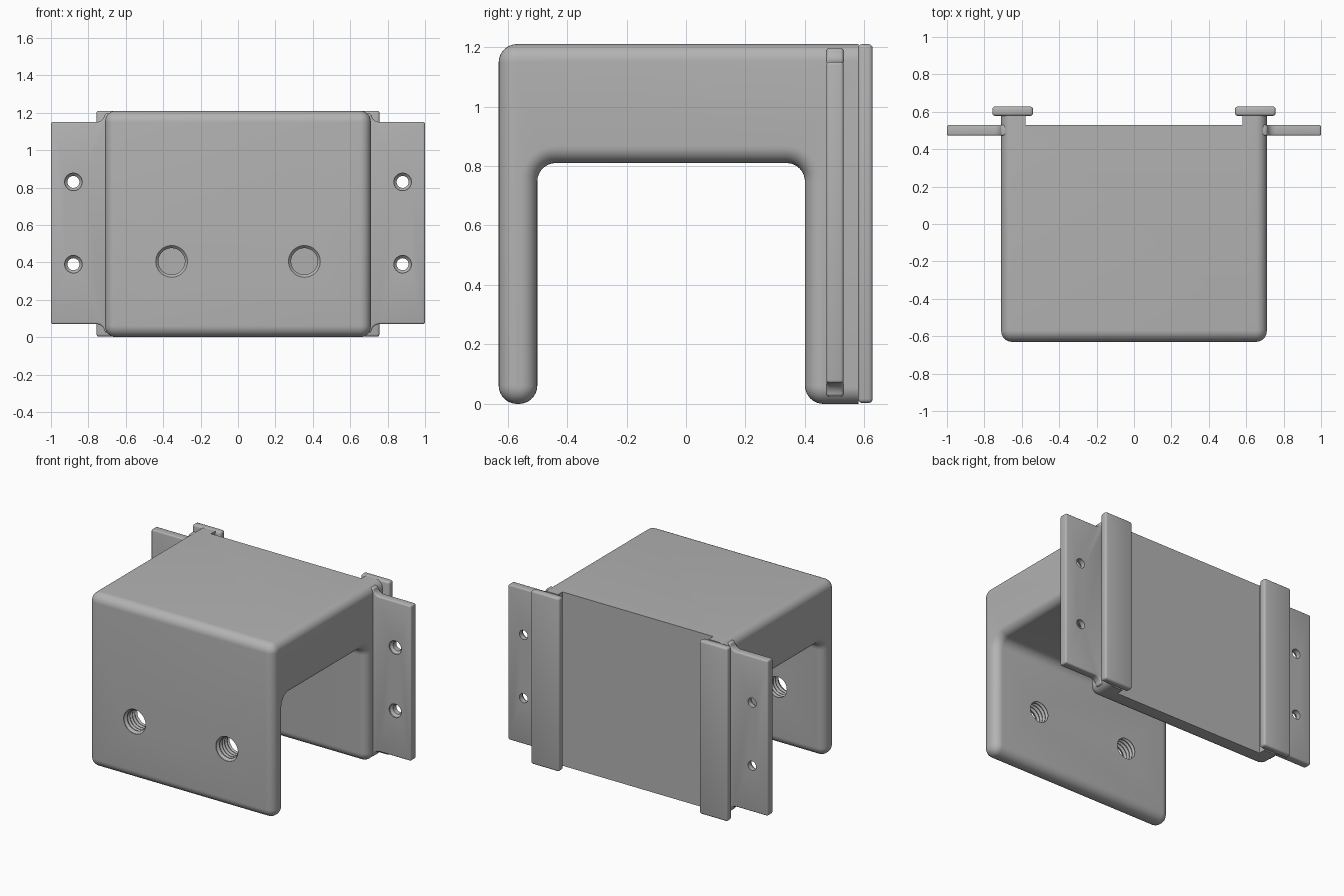
import bpy, bmesh, math

if "Cube" in bpy.data.objects:
    bpy.data.objects.remove(bpy.data.objects["Cube"])

grey = bpy.data.materials.new("plain_grey")
grey.use_nodes = True
grey.diffuse_color = (0.45, 0.45, 0.45, 1)
grey.node_tree.nodes["Principled BSDF"].inputs["Base Color"].default_value = (0.45, 0.45, 0.45, 1)


def make(name, bm):
    bmesh.ops.recalc_face_normals(bm, faces=bm.faces[:])
    me = bpy.data.meshes.new(name)
    bm.to_mesh(me)
    bm.free()
    me.materials.append(grey)
    ob = bpy.data.objects.new(name, me)
    bpy.context.collection.objects.link(ob)
    return ob


def loft(name, loops):
    """Skin a stack of matching point loops and cap both ends."""
    bm = bmesh.new()
    rings = [[bm.verts.new(p) for p in loop] for loop in loops]
    n = len(rings[0])
    for a, b in zip(rings, rings[1:]):
        for i in range(n):
            j = (i + 1) % n
            bm.faces.new((a[i], a[j], b[j], b[i]))
    bm.faces.new(rings[0])
    bm.faces.new(rings[-1])
    return make(name, bm)


def box(name, lo, hi):
    pts = [(lo[0], lo[1]), (hi[0], lo[1]), (hi[0], hi[1]), (lo[0], hi[1])]
    return loft(name, [[(x, y, z) for x, y in pts] for z in (lo[2], hi[2])])


def lathe_y(name, x, z, profile, sides=40):
    """Round cutter along y from (y, radius) pairs."""
    turn = [2 * math.pi * i / sides for i in range(sides)]
    return loft(name, [[(x + r * math.cos(t), y, z + r * math.sin(t)) for t in turn]
                       for y, r in profile])


def apply_modifiers(ob):
    bpy.ops.object.select_all(action='DESELECT')
    bpy.context.view_layer.objects.active = ob
    ob.select_set(True)
    for m in list(ob.modifiers):
        bpy.ops.object.modifier_apply(modifier=m.name)


def finish(ob, cutters=(), bevel=0):
    if bevel:
        m = ob.modifiers.new("edge_rounding", 'BEVEL')
        m.width, m.segments, m.limit_method = bevel, 3, 'ANGLE'
        m.angle_limit = math.radians(40)
    for c in cutters:
        m = ob.modifiers.new("cut", 'BOOLEAN')
        m.operation, m.solver, m.object = 'DIFFERENCE', 'EXACT', c
    apply_modifiers(ob)
    for c in cutters:
        bpy.data.objects.remove(c)
    bpy.ops.object.shade_smooth_by_angle(angle=math.radians(32))


# Bracket body: rounded U outline seen from the side
FRONT, BACK, TOP, HALF, R = -0.63, 0.58, 1.21, 0.71, 0.062
ROUND = 0.057
# corner y, z, arc centre direction in y and z, start angle, convex?
CORNERS = [(FRONT, TOP, 1, -1, 90, True), (FRONT, 0, 1, 1, 180, True),
           (-0.50, 0, -1, 1, 270, True), (-0.50, 0.81, 1, -1, 180, False),
           (0.40, 0.81, -1, -1, 90, False), (0.40, 0, 1, 1, 180, True)]


def outline(d):
    pts = []
    for y, z, sy, sz, start, convex in CORNERS:
        cy, cz = y + sy * R, z + sz * R
        r = R - d if convex else R + d
        for k in range(9):
            a = math.radians(start + (k if convex else -k) * 90 / 8)
            pts.append((cy + r * math.cos(a), cz + r * math.sin(a)))
    return pts + [(BACK, d), (BACK, TOP - d)]


steps = [math.radians(90 * k / 8) for k in range(9)]
side = [(ROUND * (1 - math.cos(a)), HALF - ROUND * (1 - math.sin(a))) for a in steps]
sections = [(d, -x) for d, x in ((ROUND * (1 - math.sin(a)), HALF - ROUND * (1 - math.cos(a)))
                                 for a in reversed(steps))]
sections = sections[::-1] + [(d, -x) for d, x in sections]
body = loft("bracket_body", [[(x, y, z) for y, z in outline(d)] for d, x in sections])

# Recess between the rail stems, and threaded holes in the front leg
cutters = [box("back_recess", (-0.58, 0.53, -0.1), (0.58, 0.7, 1.4))]
thread = [(-0.66, 0.085), (-0.625, 0.085), (-0.61, 0.071)]
for i in range(4):
    y = -0.605 + i * 0.027
    thread += [(y, 0.071), (y + 0.011, 0.083), (y + 0.014, 0.083), (y + 0.024, 0.071)]
thread.append((-0.46, 0.071))
for x in (-0.355, 0.355):
    cutters.append(lathe_y("bolt_hole", x, 0.405, thread))
finish(body, cutters)

# Mounting flanges with flared roots and countersunk screw holes
for s, label in ((1, "left"), (-1, "right")):
    f = 0.045
    arc = [math.radians(180 + 90 * k / 6) for k in range(7)]
    upper = [(0.66, 1.197)] + [(0.757 + f * math.cos(a), 1.195 + f * math.sin(a)) for a in arc]
    upper.append((1.0, 1.15))
    prof = upper + [(x, TOP + 0.01 - z) for x, z in reversed(upper)]
    flange = loft(label + "_flange", [[(s * x, y, z) for x, z in prof] for y in (0.472, 0.53)])
    holes = [lathe_y("screw_hole", s * 0.88, z, [(0.46, 0.047), (0.48, 0.047), (0.495, 0.032),
                                                 (0.6, 0.032)], 32) for z in (0.39, 0.83)]
    finish(flange, holes, bevel=0.01)

    # Back rail sitting on the stem
    xs = sorted((s * 0.54, s * 0.757))
    rail = box(label + "_back_rail", (xs[0], 0.578, 0.003), (xs[1], 0.628, TOP))
    finish(rail, bevel=0.014)
